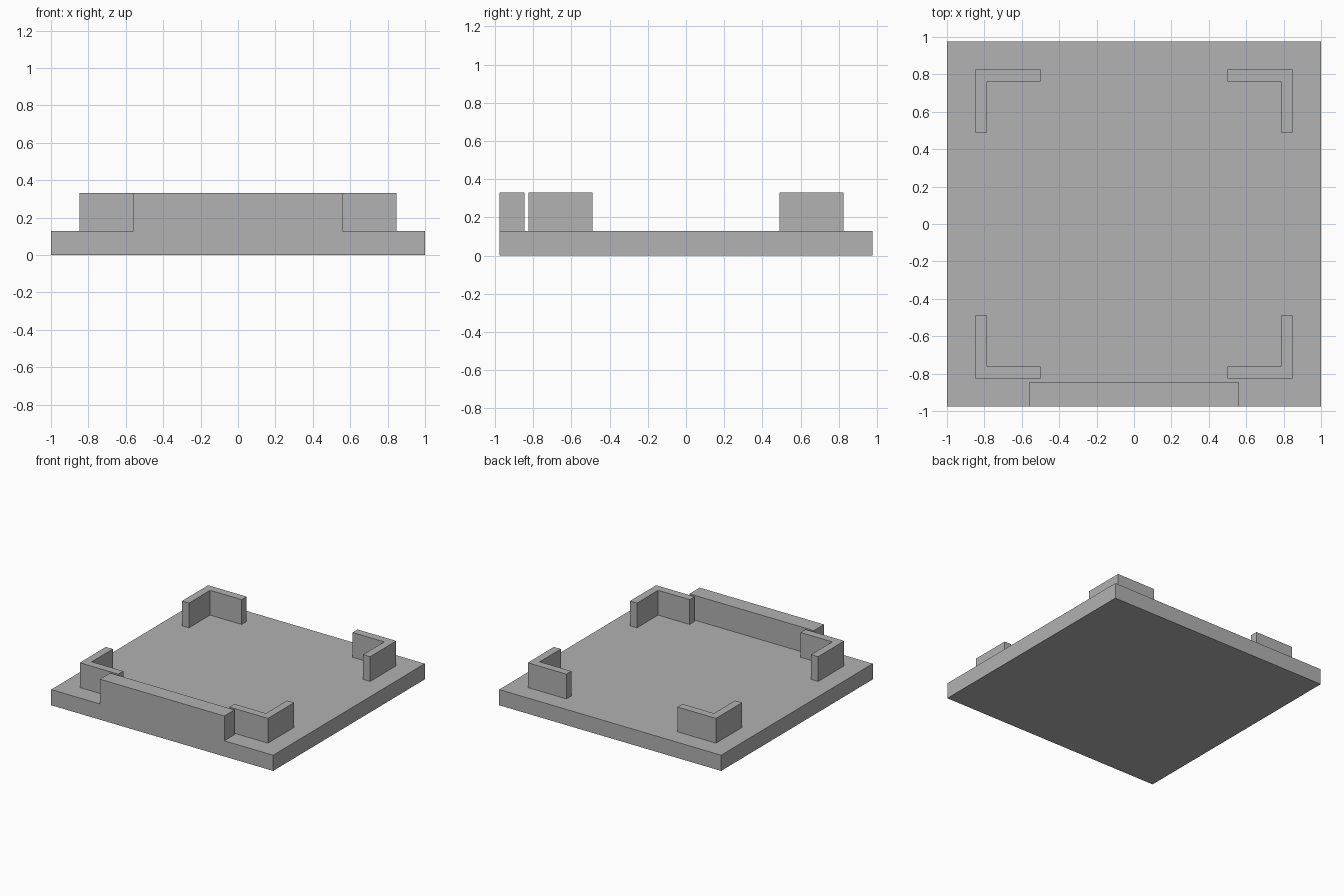
import bpy
import bmesh

if "Cube" in bpy.data.objects:
    bpy.data.objects.remove(bpy.data.objects["Cube"], do_unlink=True)

# Single plain grey
GREY = (0.445, 0.445, 0.445, 1.0)
grey = bpy.data.materials.new("plain_grey")
grey.use_nodes = True
grey.diffuse_color = GREY
grey.node_tree.nodes["Principled BSDF"].inputs["Base Color"].default_value = GREY

HALF_X, HALF_Y = 1.0, 0.976
PLATE_TOP, WALL_TOP = 0.128, 0.33


def prism(name, outline, z0, z1):
    """Extrude a flat outline straight up into a solid."""
    bm = bmesh.new()
    face = bm.faces.new([bm.verts.new((x, y, z0)) for x, y in outline])
    result = bmesh.ops.extrude_face_region(bm, geom=[face], use_keep_orig=True)
    top = [v for v in result["geom"] if isinstance(v, bmesh.types.BMVert)]
    bmesh.ops.translate(bm, verts=top, vec=(0, 0, z1 - z0))
    bmesh.ops.recalc_face_normals(bm, faces=bm.faces[:])
    mesh = bpy.data.meshes.new(name)
    bm.to_mesh(mesh)
    bm.free()
    mesh.materials.append(grey)
    obj = bpy.data.objects.new(name, mesh)
    bpy.context.collection.objects.link(obj)
    return obj


def rectangle(x0, x1, y0, y1):
    return [(x0, y0), (x1, y0), (x1, y1), (x0, y1)]


# Base plate
prism("base_plate", rectangle(-HALF_X, HALF_X, -HALF_Y, HALF_Y), 0, PLATE_TOP)

# Raised bar flush with the front edge
prism("front_bar", rectangle(-0.56, 0.56, -HALF_Y, -0.845), PLATE_TOP, WALL_TOP)

# L-shaped corner brackets, mirrored to all four corners
OUT_X, OUT_Y = 0.848, 0.826
IN_X, IN_Y = 0.785, 0.762
END_X, END_Y = 0.50, 0.49
bracket = [(OUT_X, OUT_Y), (END_X, OUT_Y), (END_X, IN_Y),
           (IN_X, IN_Y), (IN_X, END_Y), (OUT_X, END_Y)]
for y_name, sy in (("front", -1), ("back", 1)):
    for x_name, sx in (("left", 1), ("right", -1)):
        prism(f"{y_name}_{x_name}_corner_bracket",
              [(x * sx, y * sy) for x, y in bracket], PLATE_TOP, WALL_TOP)
